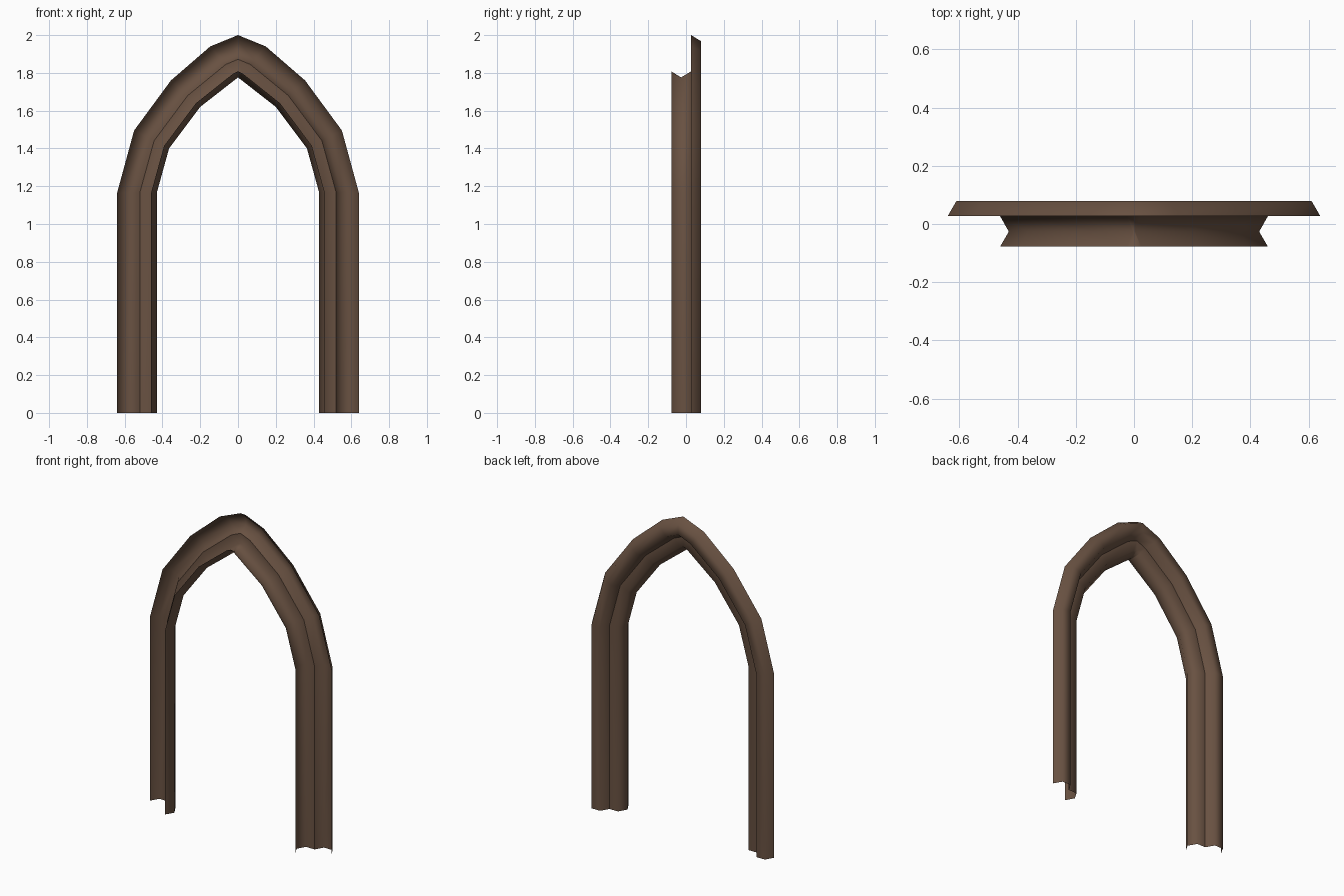
import bpy, bmesh

if "Cube" in bpy.data.objects:
    bpy.data.objects.remove(bpy.data.objects["Cube"])

# dark brown wood
wood = bpy.data.materials.new("dark_brown_wood")
wood.diffuse_color = (0.14, 0.083, 0.054, 1)
wood.use_nodes = True
wood.node_tree.nodes["Principled BSDF"].inputs["Base Color"].default_value = wood.diffuse_color

# moulding section: (0 inner .. 1 outer, depth y), two half-hexagon rolls
INNER, WIDTH = 0.43, 0.21
section = [(0.46, -0.078), (0.43, -0.026), (0.46, 0.027), (0.52, 0.027),
           (0.55, 0.079), (0.61, 0.079), (0.64, 0.027)]
section = [((x - INNER) / WIDTH, y) for x, y in section]
CREASE = 3

# arch stations on the right half: inner x, z and outer x, z
half = [(0.43, 0.0, 0.64, 0.0), (0.43, 1.165, 0.64, 1.165),
        (0.365, 1.40, 0.55, 1.495), (0.20, 1.62, 0.355, 1.76),
        (0.004, 1.773, 0.147, 1.94)]
apex = [(0.0, 1.776, 0.0, 2.0)]
stations = half + apex + [(-a, b, -c, d) for a, b, c, d in reversed(half)]

# sweep the section along the stations
bm = bmesh.new()
rings = [[bm.verts.new((ix + (ox - ix) * t, y, iz + (oz - iz) * t))
          for t, y in section] for ix, iz, ox, oz in stations]
for r0, r1 in zip(rings, rings[1:]):
    for i in range(len(section) - 1):
        f = bm.faces.new((r0[i], r0[i + 1], r1[i + 1], r1[i]))
        f.smooth = True
    # sharp crease between the two rolls
    bm.edges.get((r0[CREASE], r1[CREASE])).smooth = False

# convex side (towards the back and the opening) is the outside
bm.normal_update()
back = max(bm.faces, key=lambda f: f.calc_center_median().y)
if back.normal.y < 0:
    bmesh.ops.reverse_faces(bm, faces=bm.faces[:])

mesh = bpy.data.meshes.new("pointed_arch_moulding")
bm.to_mesh(mesh)
bm.free()
mesh.materials.append(wood)
arch = bpy.data.objects.new("pointed_arch_moulding", mesh)
bpy.context.collection.objects.link(arch)
